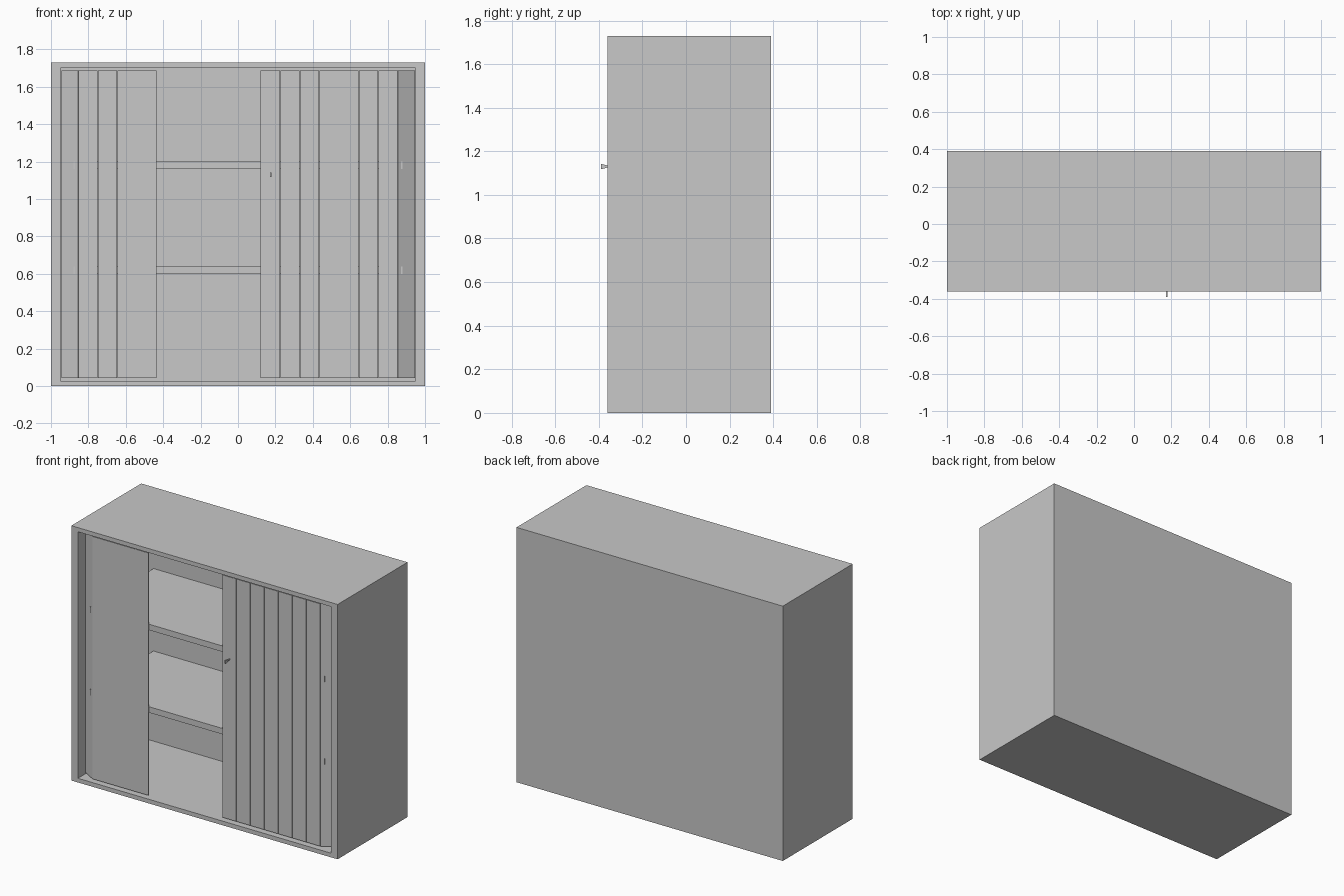
import bpy
import bmesh
import math
from mathutils import Matrix, Vector

cube = bpy.data.objects.get("Cube")
if cube:
    bpy.data.objects.remove(cube, do_unlink=True)

grey = bpy.data.materials.new("cabinet_grey")
grey.use_nodes = True
colour = (0.58, 0.58, 0.58, 1)
grey.diffuse_color = colour
grey.node_tree.nodes["Principled BSDF"].inputs["Base Color"].default_value = colour

HEIGHT, FRONT, BACK = 1.73, -0.36, 0.39
FLOOR, CEILING = 0.04, 1.69
PITCH, SLAT_THICK, DOOR_Y = 0.105, 0.01, -0.34


def finish(name, bm):
    mesh = bpy.data.meshes.new(name)
    bm.to_mesh(mesh)
    bm.free()
    mesh.materials.append(grey)
    obj = bpy.data.objects.new(name, mesh)
    bpy.context.collection.objects.link(obj)
    return obj


def box_bmesh(low, high):
    bm = bmesh.new()
    low, high = Vector(low), Vector(high)
    size = Matrix.Diagonal((*(high - low), 1))
    bmesh.ops.create_cube(bm, size=1, matrix=Matrix.Translation((low + high) / 2) @ size)
    return bm


def box(name, low, high):
    return finish(name, box_bmesh(low, high))


# Carcass: a block hollowed out through its front face
bm = box_bmesh((-1, FRONT, 0), (1, BACK, HEIGHT))
bm.normal_update()
front = min(bm.faces, key=lambda f: f.calc_center_median().y)
bmesh.ops.inset_individual(bm, faces=[front], thickness=FLOOR)
for v in front.verts:
    v.co.x = math.copysign(0.95, v.co.x)
bmesh.ops.inset_individual(bm, faces=[front], thickness=0, depth=0)
for v in front.verts:
    v.co.y = BACK - 0.04
finish("cabinet_body", bm)

# Shelves stop short of the sides so the doors can slide past
for name, z in (("lower_shelf", 0.6), ("upper_shelf", 1.16)):
    box(name, (-0.88, -0.33, z), (0.88, 0.35, z + 0.04))


def slat(name, start, end, side):
    """Thin upright strip between two plan points, thickened inwards."""
    start, end = Vector(start), Vector(end)
    along = (end - start).normalized()
    inward = Vector((-along.y, along.x)) * SLAT_THICK
    gap = along * 0.001
    plan = [start + gap, end - gap, end - gap + inward, start + gap + inward]
    bm = bmesh.new()
    base = bm.faces.new([bm.verts.new((side * p.x, p.y, FLOOR + 0.002)) for p in plan])
    top = bmesh.ops.extrude_face_region(bm, geom=[base])["geom"]
    for v in top:
        if isinstance(v, bmesh.types.BMVert):
            v.co.z = CEILING - 0.002
    bmesh.ops.recalc_face_normals(bm, faces=bm.faces)
    finish(name, bm)


# Sliding slatted doors: flat run, angled corner slat, then along the side wall
for name, side, flat, along_side in (("left_door", 1, 7, 1), ("right_door", -1, 4, 4)):
    track = [(0.855 - PITCH * i, DOOR_Y) for i in range(flat, -1, -1)]
    track += [(0.945, DOOR_Y + 0.054 + PITCH * i) for i in range(along_side + 1)]
    for i, (a, b) in enumerate(zip(track, track[1:])):
        slat(f"{name}_slat_{i + 1}", a, b, side)

# Key in the door: slim shank and a flared grip
box("key_shank", (0.172, -0.37, 1.126), (0.178, DOOR_Y, 1.134))
bm = box_bmesh((0.17, -0.39, 1.118), (0.18, -0.364, 1.142))
for v in bm.verts:
    if v.co.y > -0.37:
        v.co.z = 1.13 + (v.co.z - 1.13) * 0.5
finish("key_grip", bm)
